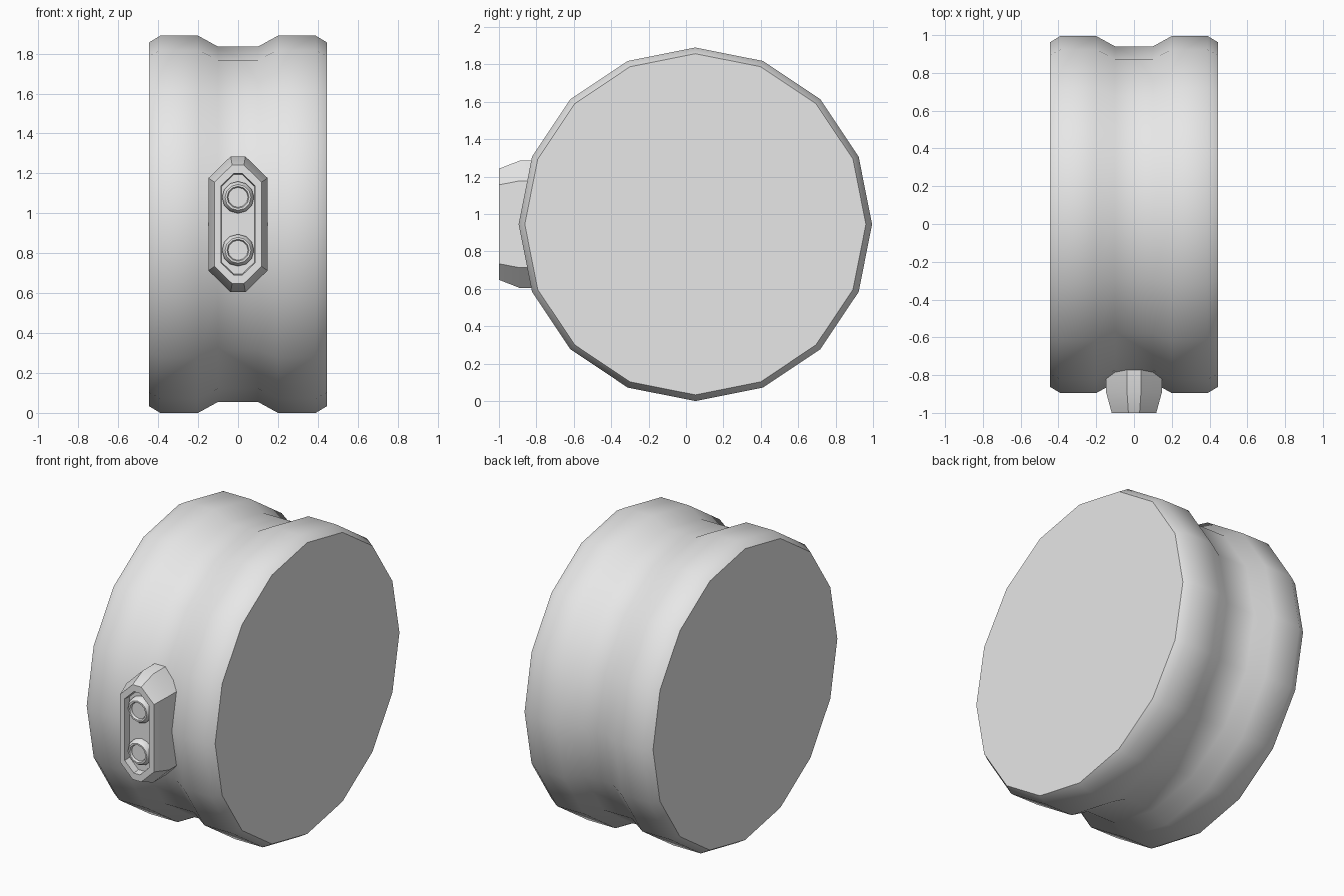
import bpy, bmesh, math

cube = bpy.data.objects.get("Cube")
if cube:
    bpy.data.objects.remove(cube, do_unlink=True)

grey = bpy.data.materials.new("light_grey")
grey.use_nodes = True
grey.diffuse_color = (0.8, 0.8, 0.8, 1)
grey.node_tree.nodes["Principled BSDF"].inputs["Base Color"].default_value = (0.8, 0.8, 0.8, 1)

MID_Z = 0.945


def loft(name, rings, angle):
    """Skin a list of equal-length point rings and cap both ends."""
    bm = bmesh.new()
    loops = [[bm.verts.new(p) for p in ring] for ring in rings]
    for a, b in zip(loops, loops[1:]):
        for i in range(len(a)):
            j = (i + 1) % len(a)
            bm.faces.new((a[i], a[j], b[j], b[i]))
    bm.faces.new(loops[0])
    bm.faces.new(loops[-1])
    bmesh.ops.recalc_face_normals(bm, faces=bm.faces)
    mesh = bpy.data.meshes.new(name)
    bm.to_mesh(mesh)
    bm.free()
    mesh.materials.append(grey)
    obj = bpy.data.objects.new(name, mesh)
    bpy.context.collection.objects.link(obj)
    bpy.ops.object.select_all(action='DESELECT')
    obj.select_set(True)
    bpy.context.view_layer.objects.active = obj
    bpy.ops.object.shade_smooth_by_angle(angle=math.radians(angle))
    return obj


def circle(radius, sides):
    steps = [2 * math.pi * i / sides for i in range(sides)]
    return [(radius * math.sin(t), radius * math.cos(t)) for t in steps]


def long_octagon(w, h, y):
    """Upright octagon with clipped corners, facing the front."""
    cx, cz = w * 0.25, h - w * 0.73
    half = [(cx, h), (w, cz), (w, -cz), (cx, -h)]
    pts = half + [(-x, -z) for x, z in half]
    return [(x, y, MID_Z + z) for x, z in pts]


# Drum with bevelled rims and a shallow groove round the middle
side = [(0.1, 0.89), (0.2, 0.945), (0.39, 0.945), (0.445, 0.912)]
profile = [(-x, r) for x, r in reversed(side)] + side
loft("drum", [[(x, 0.05 + y, MID_Z + z) for y, z in circle(r, 16)]
              for x, r in profile], 40)

# Socket housing: tapered shell, flat rim and recessed floor
loft("socket_housing", [long_octagon(w, h, y) for w, h, y in (
    (0.148, 0.34, -0.7), (0.148, 0.34, -0.89), (0.118, 0.297, -1.0),
    (0.085, 0.255, -1.0), (0.082, 0.25, -0.955))], 35)

# Two round studs with dished ends
for name, z in (("upper_stud", 1.08), ("lower_stud", 0.815)):
    loft(name, [[(x, y, z + dz) for x, dz in circle(r, 12)] for r, y in (
        (0.08, -0.94), (0.08, -0.975), (0.065, -0.995),
        (0.055, -0.995), (0.05, -0.98))], 40)
